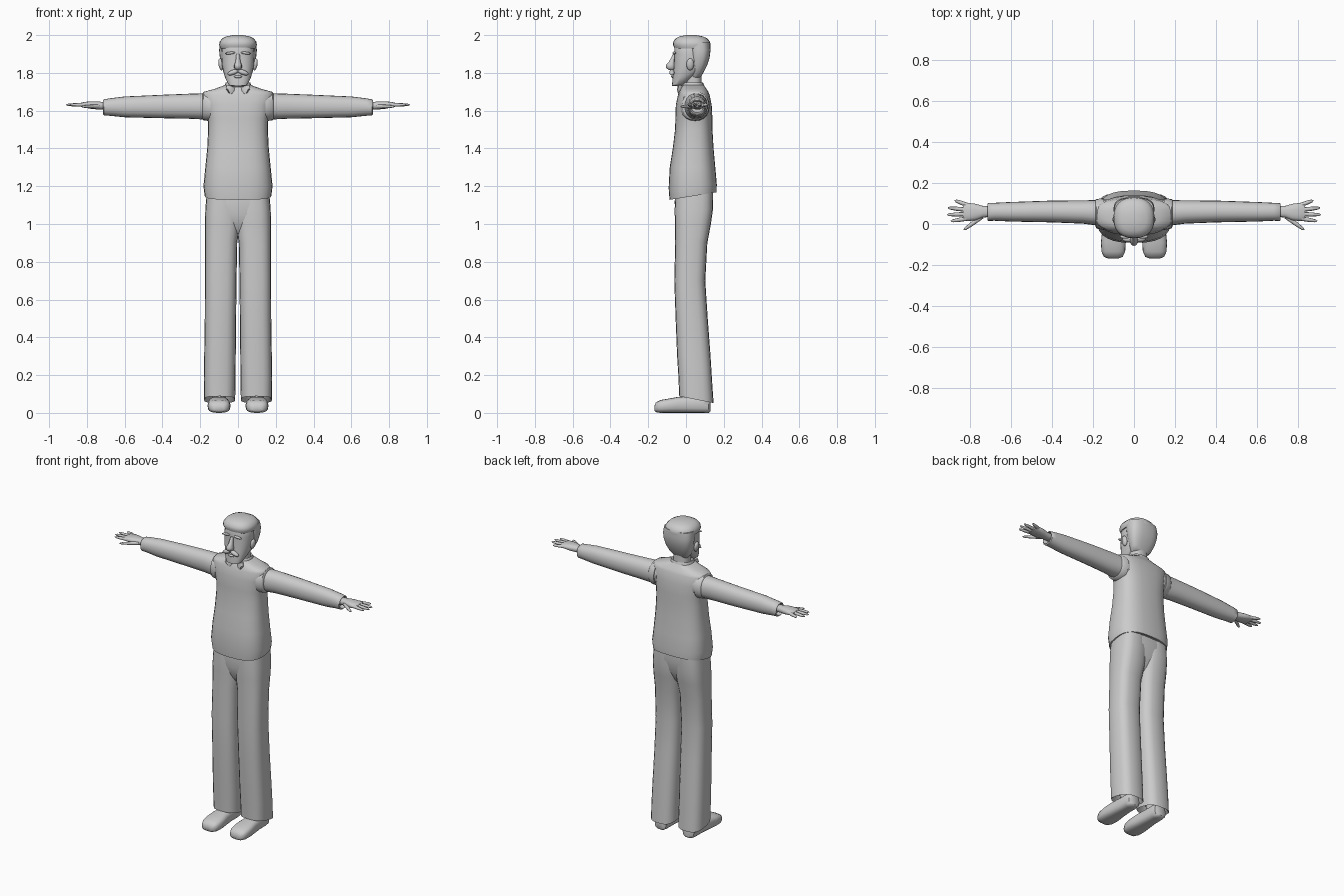
import bpy, bmesh, math
from mathutils import Matrix, Vector

grey = bpy.data.materials.new("plain_grey")
grey.diffuse_color = (0.6, 0.6, 0.6, 1)


def finish(name, bm, sub=0, angle=50):
    bmesh.ops.recalc_face_normals(bm, faces=bm.faces)
    me = bpy.data.meshes.new(name)
    bm.to_mesh(me)
    bm.free()
    me.materials.append(grey)
    ob = bpy.data.objects.new(name, me)
    bpy.context.collection.objects.link(ob)
    bpy.ops.object.select_all(action='DESELECT')
    ob.select_set(True)
    bpy.context.view_layer.objects.active = ob
    bpy.ops.object.shade_smooth_by_angle(angle=math.radians(angle))
    if sub:
        m = ob.modifiers.new("smooth", 'SUBSURF')
        m.levels = m.render_levels = sub
    return ob


def loft(name, rings, axis='Z', n=20, power=2.4, side=1, matrix=None, sub=0, angle=50):
    """Rings are (position, a_min, a_max, b_min, b_max, optional slope along b)."""
    bm = bmesh.new()
    loops = []
    for t, a0, a1, b0, b1, *slope in rings:
        loop = []
        for i in range(n):
            w = 2 * math.pi * i / n
            c, s = math.cos(w), math.sin(w)
            u = math.copysign(abs(c) ** (2 / power), c) * (a1 - a0) / 2
            v = math.copysign(abs(s) ** (2 / power), s) * (b1 - b0) / 2
            a, b = (a0 + a1) / 2 + u, (b0 + b1) / 2 + v
            p = t + (slope[0] * v if slope else 0)
            co = Vector({'Z': (a, b, p), 'X': (p, a, b), 'Y': (a, p, b)}[axis])
            if matrix:
                co = matrix @ co
            co.x *= side
            loop.append(bm.verts.new(co))
        loops.append(loop)
    for lo, hi in zip(loops, loops[1:]):
        for i in range(n):
            j = (i + 1) % n
            bm.faces.new((lo[i], lo[j], hi[j], hi[i]))
    bm.faces.new(loops[0])
    bm.faces.new(loops[-1])
    return finish(name, bm, sub, angle)


def blob(name, centre, size, tilt=0, side=1):
    """Tilted ellipsoid with the given half sizes."""
    bm = bmesh.new()
    mat = (Matrix.Translation(centre) @ Matrix.Rotation(tilt, 4, 'Y')
           @ Matrix.Diagonal((*size, 1)))
    bmesh.ops.create_uvsphere(bm, u_segments=14, v_segments=10, radius=1, matrix=mat)
    for v in bm.verts:
        v.co.x *= side
    return finish(name, bm)


# sweater vest with a hollow hem
loft("sweater", [
    (1.20, -.155, .155, -.06, .13, .16), (1.15, -.165, .165, -.075, .15, .16),
    (1.148, -.176, .176, -.087, .162, .16), (1.20, -.183, .183, -.092, .163, .08),
    (1.30, -.173, .173, -.086, .155), (1.40, -.163, .163, -.07, .146),
    (1.50, -.158, .158, -.058, .14), (1.56, -.160, .160, -.056, .14),
    (1.63, -.176, .176, -.054, .136), (1.685, -.190, .190, -.042, .125),
    (1.70, -.180, .180, -.036, .118), (1.715, -.125, .125, -.03, .108),
    (1.735, -.07, .07, -.02, .095)], n=28, power=2.7)

# trousers
loft("trouser_seat", [
    (.95, -.06, .06, -.02, .07), (.99, -.12, .12, -.045, .105),
    (1.05, -.165, .165, -.058, .13), (1.12, -.168, .168, -.06, .143),
    (1.17, -.165, .165, -.055, .142)], n=28, power=2.7)
for side, word in ((1, "left"), (-1, "right")):
    loft(word + "_trouser_leg", [
        (.13, .035, .155, -.01, .115), (.075, .02, .172, -.03, .14, -.2),
        (.07, .015, .180, -.036, .146, -.2), (.18, .013, .181, -.04, .138, -.1),
        (.30, .012, .179, -.047, .13), (.50, .010, .176, -.055, .115),
        (.70, .008, .175, -.062, .102), (.90, .004, .174, -.057, .113),
        (1.0, -.01, .175, -.059, .132), (1.08, -.01, .173, -.06, .143),
        (1.17, -.01, .165, -.055, .142)], power=2.8, side=side)

    # shoe with sole edge, and ankle
    loft(word + "_shoe", [
        (-.168, .075, .125, .012, .035), (-.16, .055, .147, .004, .055),
        (-.135, .043, .158, 0, .068), (-.09, .040, .161, 0, .076),
        (-.04, .046, .156, 0, .085), (.03, .053, .148, 0, .088),
        (.09, .054, .147, 0, .088), (.12, .06, .14, 0, .08),
        (.13, .08, .12, .008, .06)], axis='Y', power=2.9, side=side)
    loft(word + "_ankle", [(.06, .065, .135, .01, .10), (.16, .065, .135, .01, .10)],
         side=side)

    # sleeve with an open cuff
    loft(word + "_sleeve", [
        (.13, -.01, .12, 1.56, 1.69), (.175, -.008, .117, 1.553, 1.692),
        (.25, .002, .115, 1.557, 1.69), (.40, .008, .114, 1.56, 1.684),
        (.60, .012, .107, 1.565, 1.675), (.68, .016, .103, 1.573, 1.665),
        (.71, .015, .102, 1.575, 1.66), (.714, .02, .097, 1.582, 1.655),
        (.69, .03, .09, 1.59, 1.645)], axis='X', side=side, power=2.2)
    # ribbed armhole edge
    loft(word + "_armhole", [
        (.145, -.03, .125, 1.545, 1.70), (.182, -.022, .122, 1.548, 1.70),
        (.188, -.012, .117, 1.556, 1.69)], axis='X', side=side, power=2.2)

    # hand: palm, four fingers and thumb
    loft(word + "_palm", [
        (.68, .035, .085, 1.605, 1.645), (.735, .032, .088, 1.606, 1.648),
        (.77, .018, .098, 1.608, 1.65), (.81, .014, .103, 1.615, 1.647),
        (.832, .022, .098, 1.62, 1.642)], axis='X', side=side, n=14)
    fingers = [("little", .81, .092, 20, .067), ("ring", .822, .070, 6, .085),
               ("middle", .822, .048, -2, .088), ("index", .815, .026, -9, .078),
               ("thumb", .755, .025, -36, .092)]
    for label, x, y, turn, length in fingers:
        z = 1.622 if label == "thumb" else 1.631
        m = Matrix.Translation((x, y, z)) @ Matrix.Rotation(math.radians(turn), 4, 'Z')
        loft(f"{word}_{label}_finger", [
            (-.02, -.011, .011, -.011, .011), (length * .5, -.010, .010, -.009, .009),
            (length * .88, -.007, .007, -.006, .006), (length, -.002, .002, -.002, .002)],
            axis='X', n=8, power=2, matrix=m, side=side)

    # face and collar details
    blob(word + "_ear", (.091, .022, 1.845), (.013, .020, .032), .15, side)
    blob(word + "_moustache", (.026, -.074, 1.803), (.032, .014, .013), .35, side)
    blob(word + "_brow", (.042, -.062, 1.905), (.028, .009, .007), .1, side)
    m = (Matrix.Translation((.034, -.028, 1.707)) @ Matrix.Rotation(-.45, 4, 'Z')
         @ Matrix.Rotation(-.25, 4, 'Y'))
    loft(word + "_collar_flap", [
        (-.018, -.012, .012, -.012, .012), (0, -.034, .034, -.012, .012),
        (.022, -.036, .034, -.006, .014)], n=8, power=3, matrix=m, side=side)

# neck and shirt collar band
loft("neck", [(1.68, -.055, .055, -.005, .09), (1.76, -.052, .052, -.005, .082),
              (1.83, -.055, .055, -.01, .085)])
loft("collar_band", [(1.70, -.078, .078, -.03, .105), (1.73, -.072, .072, -.026, .097),
                     (1.75, -.064, .064, -.016, .09), (1.742, -.054, .054, -.006, .08)])

# head, nose and lower lip
loft("head", [
    (1.728, -.03, .03, -.062, -.02, -.2), (1.742, -.052, .052, -.074, .01, .25),
    (1.775, -.068, .068, -.072, .05, .2), (1.81, -.079, .079, -.067, .085),
    (1.85, -.087, .087, -.064, .105), (1.90, -.088, .088, -.062, .115),
    (1.95, -.086, .086, -.062, .115), (1.98, -.065, .065, -.045, .09)], power=2.5, n=24)
loft("nose", [(1.815, -.010, .010, -.09, -.06), (1.825, -.020, .020, -.105, -.055),
              (1.842, -.020, .020, -.107, -.055), (1.86, -.013, .013, -.09, -.055),
              (1.90, -.009, .009, -.068, -.05)], n=12, power=2)
blob("lower_lip", (0, -.07, 1.78), (.022, .009, .007))

# hair: back and sides, then the cap above the forehead
loft("back_hair", [
    (1.775, -.05, .05, .02, .076), (1.80, -.07, .07, .022, .092),
    (1.84, -.086, .086, .022, .112), (1.88, -.096, .096, .018, .125),
    (1.92, -.100, .100, .014, .130), (1.96, -.096, .096, .0, .127)], n=24, power=2.7)
loft("top_hair", [
    (1.93, -.094, .094, -.060, .128), (1.948, -.100, .100, -.069, .130),
    (1.965, -.097, .097, -.067, .127), (1.982, -.084, .084, -.055, .113),
    (1.993, -.062, .062, -.035, .09), (2.0, -.025, .025, .0, .055)], n=24, power=2.4)
